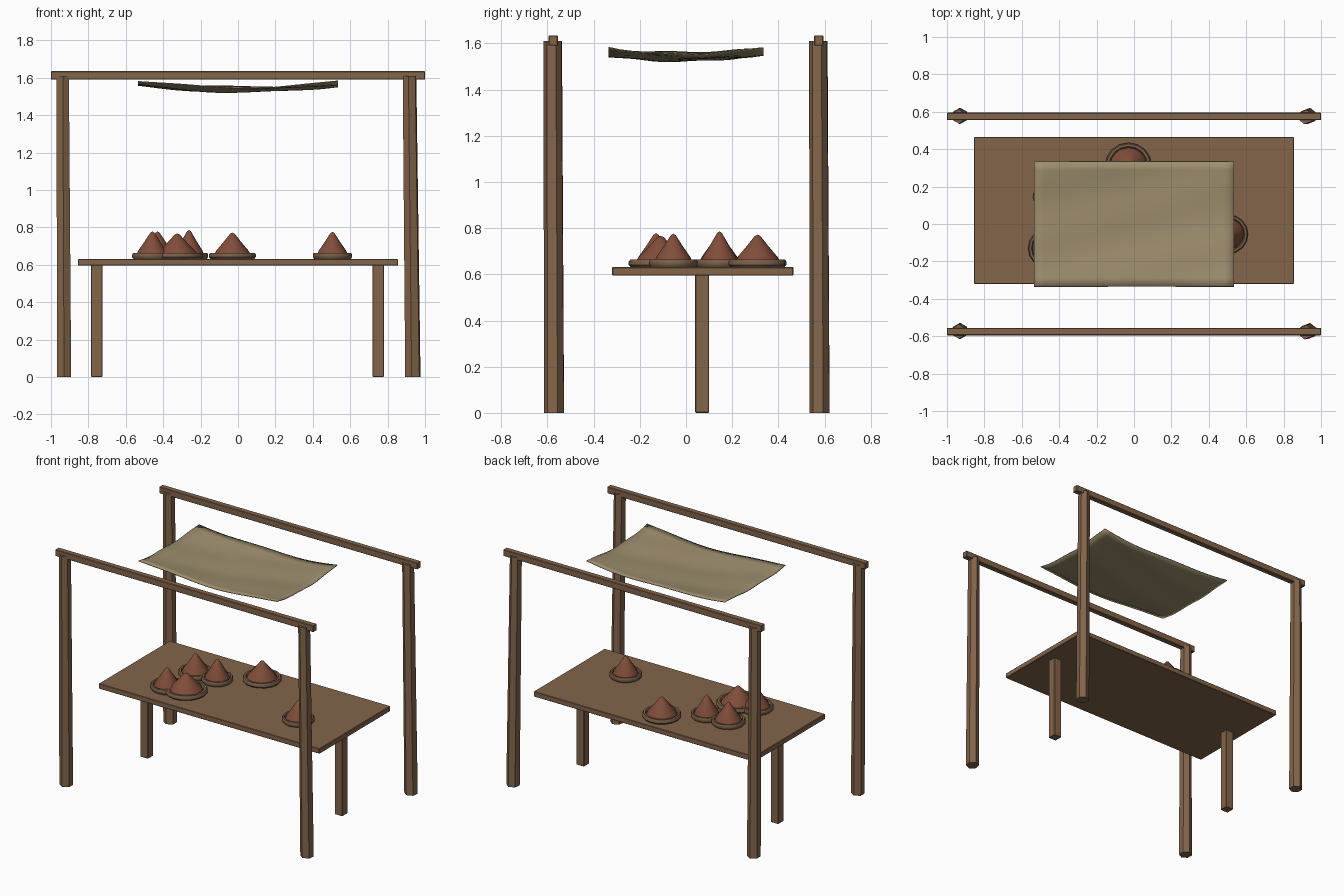
import bpy, bmesh, math
from mathutils import Vector

cube = bpy.data.objects.get("Cube")
if cube:
    bpy.data.objects.remove(cube, do_unlink=True)


def material(name, rgb):
    m = bpy.data.materials.new(name)
    m.use_nodes = True
    m.diffuse_color = (*rgb, 1)
    m.node_tree.nodes["Principled BSDF"].inputs["Base Color"].default_value = (*rgb, 1)
    return m


WOOD = material("brown wood", (0.23, 0.13, 0.07))
DISH = material("dish wood", (0.19, 0.115, 0.065))
SPICE = material("red spice", (0.22, 0.075, 0.042))
CLOTH = material("tan cloth", (0.34, 0.27, 0.155))


def finish(name, bm, mat, smooth=False):
    bmesh.ops.recalc_face_normals(bm, faces=bm.faces)
    mesh = bpy.data.meshes.new(name)
    bm.to_mesh(mesh)
    bm.free()
    mesh.materials.append(mat)
    ob = bpy.data.objects.new(name, mesh)
    bpy.context.collection.objects.link(ob)
    if smooth:
        bpy.ops.object.select_all(action='DESELECT')
        ob.select_set(True)
        bpy.context.view_layer.objects.active = ob
        bpy.ops.object.shade_smooth_by_angle(angle=math.radians(40))
    return ob


def box(name, lo, hi, mat, bevel=0.003):
    lo, hi = Vector(lo), Vector(hi)
    bm = bmesh.new()
    bmesh.ops.create_cube(bm, size=1)
    for v in bm.verts:
        v.co = (lo + hi) / 2 + v.co * (hi - lo)
    bmesh.ops.bevel(bm, geom=bm.edges[:], offset=bevel, segments=1, affect='EDGES')
    return finish(name, bm, mat)


def post(name, base, top, r_base, r_top, sides=7, turn=0.0):
    """Tapered, slightly leaning pole with level ends."""
    bm = bmesh.new()
    rings = []
    for centre, r in ((base, r_base), (top, r_top)):
        rings.append([bm.verts.new((centre[0] + r * math.sin(turn + math.tau * i / sides),
                                    centre[1] + r * math.cos(turn + math.tau * i / sides),
                                    centre[2])) for i in range(sides)])
    for i in range(sides):
        j = (i + 1) % sides
        bm.faces.new((rings[0][i], rings[0][j], rings[1][j], rings[1][i]))
    for ring in rings:
        bm.faces.new(ring)
    return finish(name, bm, WOOD)


def lathe(name, profile, centre, mat, sides):
    bm = bmesh.new()
    verts = [bm.verts.new((r, 0, z)) for r, z in profile]
    edges = [bm.edges.new(pair) for pair in zip(verts, verts[1:])]
    bmesh.ops.spin(bm, geom=verts + edges, cent=(0, 0, 0), axis=(0, 0, 1),
                   angle=math.tau, steps=sides)
    bmesh.ops.remove_doubles(bm, verts=bm.verts, dist=0.0005)
    bmesh.ops.translate(bm, verts=bm.verts, vec=(*centre, 0))
    return finish(name, bm, mat, smooth=True)


# Frame: four leaning posts and two long beams
for side, y in (("front", -0.575), ("back", 0.575)):
    post(side + "_right_post", (-0.93, y + 0.003, 0), (-0.937, y, 1.61), 0.044, 0.038, 6)
    post(side + "_left_post", (0.935, y + 0.003, 0), (0.917, y - 0.003, 1.61), 0.044, 0.039, 6, 0.15)
    box(side + "_beam", (-1, y - 0.02, 1.59), (1, y + 0.02, 1.635), WOOD)

# Table: top board and two square legs
box("table_top", (-0.855, -0.32, 0.595), (0.855, 0.465, 0.631), WOOD)
for name, x in (("right_leg", -0.755), ("left_leg", 0.75)):
    box(name, (x - 0.03, 0.04, 0), (x + 0.03, 0.1, 0.6), WOOD)

# Spice dishes: x, y, dish radius, peak height
DISHES = [(-0.03, 0.31, 0.125, 0.772), (0.505, -0.055, 0.105, 0.776),
          (-0.458, -0.13, 0.108, 0.778), (-0.325, -0.11, 0.138, 0.767),
          (-0.43, 0.145, 0.11, 0.778), (-0.262, 0.145, 0.102, 0.786)]
for n, (x, y, r, peak) in enumerate(DISHES, 1):
    lathe(f"dish_{n}", [(0, 0.631), (r * 0.93, 0.631), (r, 0.641), (r, 0.655),
                        (r * 0.95, 0.664), (r * 0.84, 0.664), (r * 0.78, 0.65), (0, 0.65)],
          (x, y), DISH, 16)
    rise = peak - 0.65
    lathe(f"spice_heap_{n}", [(r * 0.8, 0.65), (r * 0.7, 0.65 + rise * 0.2),
                              (r * 0.4, 0.65 + rise * 0.56),
                              (r * 0.1, 0.65 + rise * 0.95), (0, peak)],
          (x, y), SPICE, 12)

# Sagging cloth canopy with gentle ripples
bm = bmesh.new()
bmesh.ops.create_grid(bm, x_segments=20, y_segments=14, size=1)
for v in bm.verts:
    u, w = v.co.x, v.co.y
    ripple = 0.004 * math.sin(5 * u + 2 * w) + 0.003 * math.sin(7 * w - 3 * u)
    v.co = (0.535 * u, 0.335 * w, 1.528 + 0.032 * u * u + 0.023 * w * w + ripple)
canopy = finish("cloth_canopy", bm, CLOTH, smooth=True)
thick = canopy.modifiers.new("thickness", 'SOLIDIFY')
thick.thickness = 0.005
